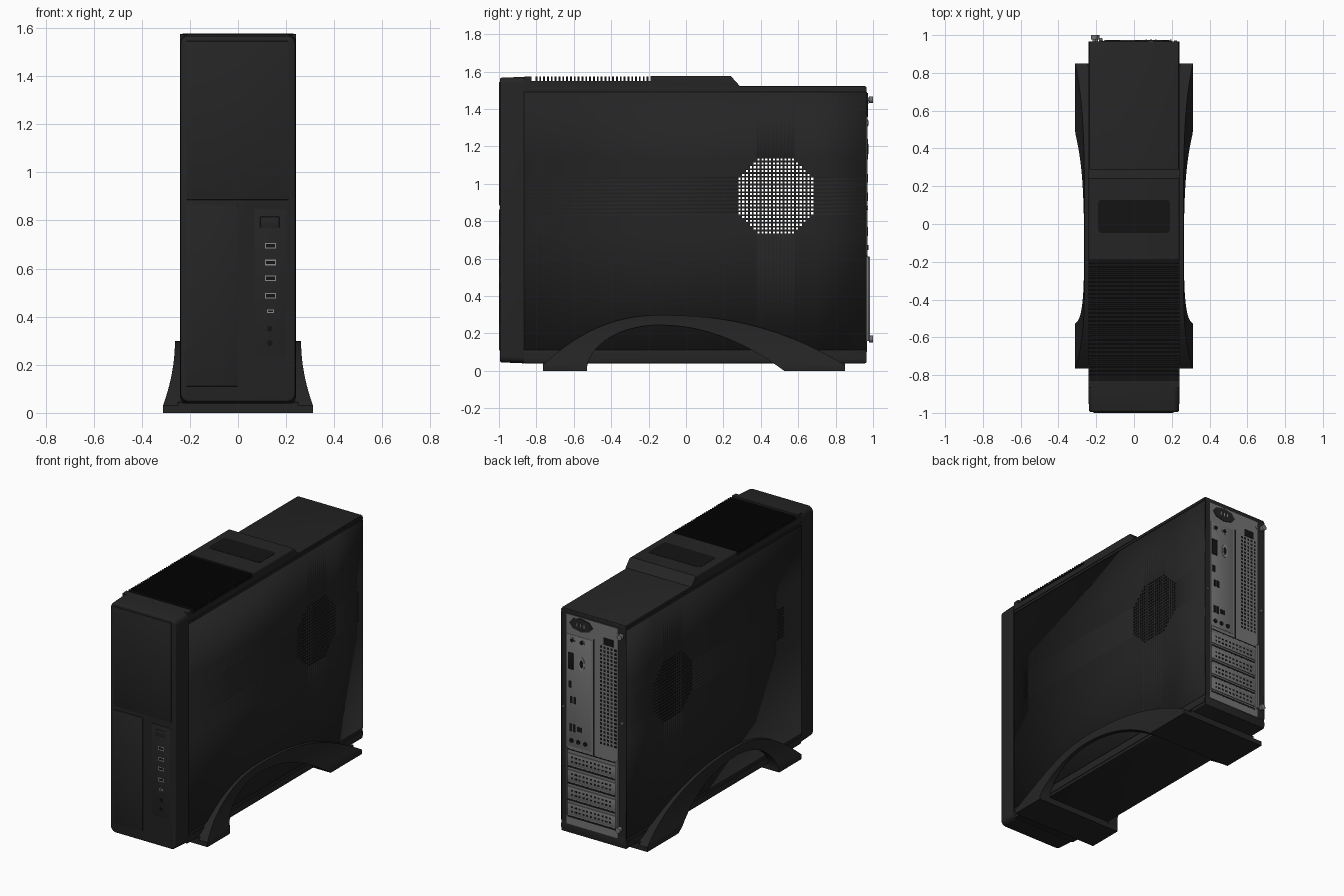
import bpy, bmesh, math
from mathutils import Matrix

if "Cube" in bpy.data.objects:
    bpy.data.objects.remove(bpy.data.objects["Cube"])


def material(name, r, g, b):
    m = bpy.data.materials.new(name)
    m.diffuse_color = (r, g, b, 1)
    m.use_nodes = True
    m.node_tree.nodes["Principled BSDF"].inputs["Base Color"].default_value = m.diffuse_color
    return m


BLACK = material("case black", 0.018, 0.018, 0.018)
DARK = material("vent dark", 0.007, 0.007, 0.007)
GREY = material("bare steel", 0.17, 0.175, 0.17)
PORT = material("port metal", 0.25, 0.25, 0.25)


def finish(name, bm, mat):
    bmesh.ops.recalc_face_normals(bm, faces=bm.faces)
    me = bpy.data.meshes.new(name)
    bm.to_mesh(me)
    bm.free()
    me.materials.append(mat)
    ob = bpy.data.objects.new(name, me)
    bpy.context.collection.objects.link(ob)
    return ob


def add_box(bm, x0, x1, y0, y1, z0, z1):
    m = Matrix.Translation(((x0 + x1) / 2, (y0 + y1) / 2, (z0 + z1) / 2)) \
        @ Matrix.Diagonal((x1 - x0, y1 - y0, z1 - z0, 1))
    bmesh.ops.create_cube(bm, size=1, matrix=m)


def boxes(name, mat, items, bevel=0, segs=2):
    bm = bmesh.new()
    for it in items:
        add_box(bm, *it)
    if bevel:
        bmesh.ops.bevel(bm, geom=bm.edges[:], offset=bevel, segments=segs, profile=0.5, affect='EDGES')
    return finish(name, bm, mat)


def plate(cx, cz, w, h, y0, y1):
    return (cx - w / 2, cx + w / 2, y0, y1, cz - h / 2, cz + h / 2)


def discs(name, mat, items, y0, y1, sides=20):
    # cylinders lying along y: (x, z, radius, stretch in z)
    bm = bmesh.new()
    for x, z, r, sz in items:
        m = Matrix.Translation((x, (y0 + y1) / 2, z)) @ Matrix.Diagonal((1, 1, sz, 1)) \
            @ Matrix.Rotation(math.pi / 2, 4, 'X')
        bmesh.ops.create_cone(bm, cap_ends=True, segments=sides, radius1=r, radius2=r,
                              depth=y1 - y0, matrix=m)
    return finish(name, bm, mat)


# --- front bezel: rounded block, slightly tapered to the front
bm = bmesh.new()
add_box(bm, -0.242, 0.242, -0.995, -0.865, 0.04, 1.572)
for v in bm.verts:
    if v.co.y < -0.9:
        v.co.x *= 0.985
        v.co.z = 0.806 + (v.co.z - 0.806) * 0.993
long_edges = [e for e in bm.edges if abs(e.verts[0].co.y - e.verts[1].co.y) > 0.1]
bmesh.ops.bevel(bm, geom=long_edges, offset=0.035, segments=6, profile=0.5, affect='EDGES')
front = [e for e in bm.edges if all(v.co.y < -0.99 for v in e.verts)]
bmesh.ops.bevel(bm, geom=front, offset=0.01, segments=3, profile=0.5, affect='EDGES')
finish("front_bezel", bm, BLACK)

# --- front doors, control strip, button and ports
boxes("upper_front_door", BLACK, [(-0.215, 0.21, -1.0, -0.99, 0.885, 1.545)], 0.003)
boxes("drive_bay_cover", BLACK, [(-0.215, 0.0, -1.0, -0.99, 0.11, 0.862)], 0.003)
boxes("control_strip", BLACK, [(0.068, 0.2, -0.998, -0.99, 0.24, 0.845)], 0.002)
boxes("power_button", BLACK, [plate(0.132, 0.793, 0.08, 0.045, -1.0, -0.99)], 0.002)
usb_z = (0.695, 0.625, 0.56, 0.487)
boxes("front_usb_shells", PORT, [plate(0.135, z, 0.044, 0.024, -0.9995, -0.99) for z in usb_z]
      + [plate(0.135, 0.423, 0.03, 0.014, -0.9995, -0.99)])
boxes("front_usb_openings", DARK, [plate(0.135, z, 0.036, 0.014, -1.0, -0.99) for z in usb_z]
      + [plate(0.135, 0.423, 0.022, 0.007, -1.0, -0.99)])
discs("front_audio_jacks", DARK, [(0.132, z, 0.012, 1) for z in (0.35, 0.29)], -1.0, -0.99)

# --- hollow chassis: top and bottom trays, side ridges
boxes("top_tray", BLACK, [(-0.237, 0.237, -0.87, 0.965, 1.485, 1.522)], 0.008)
boxes("bottom_tray", BLACK, [(-0.237, 0.237, -0.87, 0.965, 0.04, 0.12)], 0.008)
boxes("tray_ridges", BLACK, [(s * 0.23, s * 0.241, -0.865, 0.963, a, b)
                             for s in (-1, 1) for a, b in ((0.06, 0.09), (1.496, 1.51))])

# --- side panels with an octagonal field of square through holes
pitch, hole, n, cy, cz = 0.0205, 0.0115, 20, 0.48, 0.935


def stops(lo, hi, c):
    s = c - n * pitch / 2 + (pitch - hole) / 2
    return [lo] + [s + i * pitch + k for i in range(n) for k in (0, hole)] + [hi]


ys, zs = stops(-0.865, 0.965, cy), stops(0.112, 1.492, cz)
for side, s in (("left", -1), ("right", 1)):
    bm = bmesh.new()
    grid = [[bm.verts.new((s * 0.241, y, z)) for z in zs] for y in ys]
    for i in range(len(ys) - 1):
        for j in range(len(zs) - 1):
            if i % 2 and j % 2:
                dy = abs((ys[i] + ys[i + 1]) / 2 - cy)
                dz = abs((zs[j] + zs[j + 1]) / 2 - cz)
                if dy + dz < 0.293:
                    continue
            bm.faces.new((grid[i][j], grid[i + 1][j], grid[i + 1][j + 1], grid[i][j + 1]))
    ob = finish(side + "_side_panel", bm, BLACK)
    sol = ob.modifiers.new("thickness", 'SOLIDIFY')
    sol.thickness = 0.006
    sol.offset = -1 if ob.data.polygons[0].normal.x * s > 0 else 1

# --- raised top cover with a sunken louvre bay
profile = [(-0.866, 1.515), (-0.866, 1.572), (-0.825, 1.575), (-0.825, 1.549), (-0.19, 1.549),
           (-0.19, 1.576), (0.24, 1.576), (0.29, 1.52), (0.29, 1.515)]
bm = bmesh.new()
face = bm.faces.new([bm.verts.new((-0.241, y, z)) for y, z in profile])
ext = bmesh.ops.extrude_face_region(bm, geom=[face])
for v in ext["geom"]:
    if isinstance(v, bmesh.types.BMVert):
        v.co.x = 0.241
rim = [e for e in bm.edges if abs(e.verts[0].co.x - e.verts[1].co.x) < 0.01
       and all(v.co.z > 1.57 and v.co.y > -0.2 for v in e.verts)]
bmesh.ops.bevel(bm, geom=rim, offset=0.012, segments=3, profile=0.5, affect='EDGES')
finish("top_cover", bm, BLACK)
count = 31
step = 0.635 / count
boxes("top_louvres", DARK, [(-0.238, 0.238, -0.825 + i * step, -0.825 + i * step + 0.0095, 1.545, 1.574)
                            for i in range(1, count)])
boxes("louvre_floor", DARK, [(-0.235, 0.235, -0.825, -0.19, 1.545, 1.5505)])
bm = bmesh.new()
add_box(bm, -0.19, 0.19, -0.047, 0.128, 1.57, 1.5775)
bmesh.ops.bevel(bm, geom=[e for e in bm.edges if abs(e.verts[0].co.z - e.verts[1].co.z) > 0.004],
                offset=0.018, segments=4, profile=0.5, affect='EDGES')
finish("top_window", bm, DARK)

# --- stand: two flared arches and two cross feet


def flare(z):
    return 0.262 + 0.05 * min(1, (0.3 - z) / 0.27) ** 2


outer, inner = [], []
N = 32
for i in range(N + 1):
    u = -math.cos(math.pi * i / N)
    a = abs(u)
    outer.append((-0.13 + u * (0.635 if u < 0 else 0.98), 0.03 + 0.268 * (1 - a ** 2.25)))
    inner.append((-0.14 + u * (0.39 if u < 0 else 0.665),
                  0.245 * (math.sqrt(max(0, 1 - a * a)) if u < 0 else 1 - a * a)))
outer = [(outer[0][0], 0)] + outer + [(outer[-1][0], 0)]
inner = [inner[0]] + inner + [inner[-1]]
K = 6
for side, s in (("left", -1), ("right", 1)):
    bm = bmesh.new()
    rings = []
    for (ay, az), (by, bz) in zip(outer, inner):
        pts = [(ay + (by - ay) * k / K, az + (bz - az) * k / K) for k in range(K + 1)]
        rings.append([bm.verts.new((s * flare(z), y, z)) for y, z in pts]
                     + [bm.verts.new((s * 0.236, y, z)) for y, z in reversed(pts)])
    for r0, r1 in zip(rings, rings[1:]):
        for k in range(len(r0)):
            m = (k + 1) % len(r0)
            bm.faces.new((r0[k], r0[m], r1[m], r1[k]))
    bm.faces.new(rings[0])
    bm.faces.new(rings[-1])
    bmesh.ops.remove_doubles(bm, verts=bm.verts, dist=0.0001)
    finish(side + "_stand_arch", bm, BLACK)
boxes("stand_cross_feet", BLACK, [(-0.25, 0.25, -0.765, -0.53, 0, 0.045),
                                  (-0.25, 0.25, 0.525, 0.85, 0, 0.045)])

# --- rear wall, steel plate and port panel
boxes("rear_frame", BLACK, [(-0.236, 0.236, 0.945, 0.965, 0.045, 1.515)])
boxes("rear_steel_plate", GREY, [(-0.18, 0.2, 0.95, 0.968, 0.1, 1.49)])
boxes("port_panel", GREY, [(0.015, 0.195, 0.96, 0.97, 0.62, 1.36)], 0.001)
boxes("panel_divider", DARK, [(-0.008, 0.004, 0.96, 0.9695, 0.6, 1.37),
                              (-0.175, 0.195, 0.96, 0.9685, 0.592, 0.6)])
discs("power_socket_rim", BLACK, [(0.09, 1.44, 0.085, 0.52)], 0.96, 0.973, 8)
boxes("power_socket_pins", PORT, [plate(0.09 + d, 1.44, 0.008, 0.025, 0.96, 0.976) for d in (-0.025, 0, 0.025)])
boxes("video_ports", DARK, [plate(0.165, 1.185, 0.04, 0.11, 0.96, 0.974)], 0.003)
discs("round_video_port", PORT, [(0.085, 1.185, 0.022, 2.0)], 0.96, 0.974)
discs("keyboard_ports", PORT, [(0.155, 1.325, 0.02, 1), (0.085, 1.325, 0.02, 1)], 0.96, 0.972)
discs("port_holes", DARK, [(0.155, 1.325, 0.013, 1), (0.085, 1.325, 0.013, 1), (0.085, 1.185, 0.012, 2.2)]
      + [(x, 0.66, 0.014, 1) for x in (0.16, 0.11, 0.06)], 0.965, 0.975)
boxes("rear_data_ports", DARK, [plate(x, z, w, h, 0.96, 0.972) for x, z, w, h in (
    (0.17, 1.03, 0.022, 0.045), (0.16, 0.93, 0.018, 0.045), (0.135, 0.93, 0.018, 0.045),
    (0.165, 0.745, 0.018, 0.05), (0.14, 0.745, 0.018, 0.05), (0.1, 0.745, 0.035, 0.03))])
boxes("rear_switch", DARK, [plate(-0.11, 1.38, 0.07, 0.045, 0.96, 0.972)])
boxes("rear_vent_holes", DARK, [plate(-0.055 - c * 0.026, 0.7 + r * 0.0255, 0.015, 0.015, 0.96, 0.9685)
                                for c in range(5) for r in range(26)])

# --- expansion slot covers, their rail and the thumb screws
slot_z = (0.535, 0.425, 0.315, 0.205)
boxes("slot_covers", GREY, [plate(0.015, z, 0.35, 0.075, 0.96, 0.973) for z in slot_z], 0.003)
boxes("slot_gaps", DARK, [plate(0.015, z - 0.052, 0.35, 0.012, 0.96, 0.9685) for z in slot_z])
boxes("slot_vent_holes", DARK, [plate(-0.125 + c * 0.028, z + d, 0.015, 0.011, 0.965, 0.9735)
                                for z in slot_z for c in range(11) for d in (-0.014, 0.014)])
boxes("slot_rail", GREY, [(-0.185, -0.168, 0.96, 0.984, 0.16, 0.61), (0.19, 0.198, 0.96, 0.978, 0.16, 0.61)], 0.002)
screws = [(-0.21, 1.45), (-0.2, 0.17)]
discs("thumb_screw_heads", GREY, [(x, z, 0.018, 1) for x, z in screws], 0.978, 1.0)
discs("thumb_screw_shanks", GREY, [(x, z, 0.01, 1) for x, z in screws], 0.96, 0.985)
discs("small_rear_screws", GREY, [(-0.21, 0.87, 0.01, 1), (0.22, 0.87, 0.008, 1), (-0.175, 1.45, 0.01, 1)], 0.96, 0.972)

bpy.ops.object.select_all(action='SELECT')
bpy.context.view_layer.objects.active = bpy.context.selected_objects[0]
bpy.ops.object.shade_smooth_by_angle(angle=math.radians(32))
